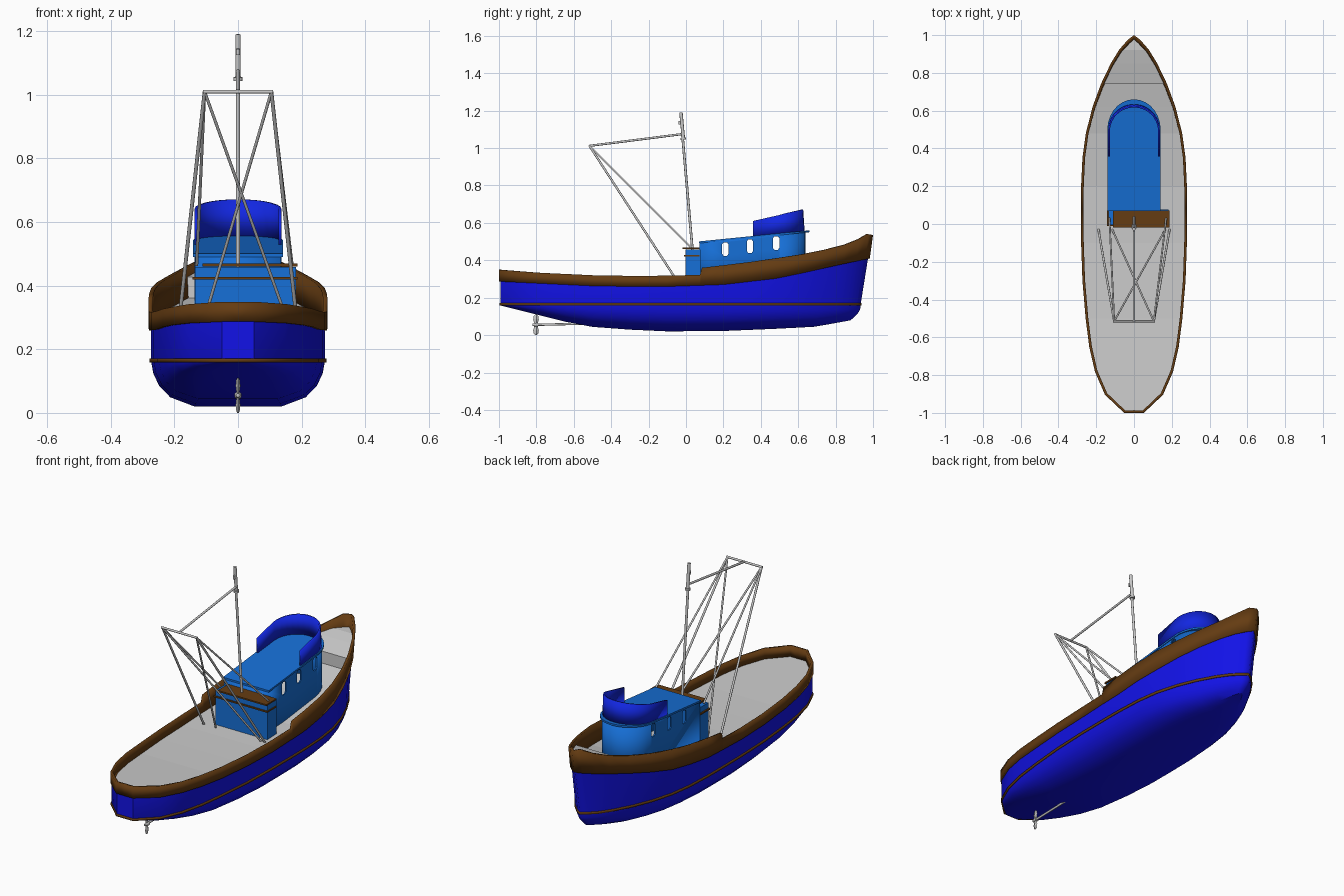
import bpy, bmesh, math
from mathutils import Vector

if "Cube" in bpy.data.objects:
    bpy.data.objects.remove(bpy.data.objects["Cube"])


def material(name, rgb):
    m = bpy.data.materials.new(name)
    m.diffuse_color = (*rgb, 1)
    m.use_nodes = True
    m.node_tree.nodes["Principled BSDF"].inputs["Base Color"].default_value = m.diffuse_color
    return m


HULL = material("hull_blue", (0.006, 0.006, 0.8))
CABIN = material("cabin_blue", (0.008, 0.16, 0.68))
SCREEN = material("screen_blue", (0.006, 0.02, 0.75))
WOOD = material("wood_brown", (0.13, 0.045, 0.006))


def lerp(table, y):
    for (a, va), (b, vb) in zip(table, table[1:]):
        if y <= b:
            return va + (vb - va) * max(0, (y - a) / (b - a))
    return table[-1][1]


def finish(name, bm, mat=None, smooth=None):
    bmesh.ops.remove_doubles(bm, verts=bm.verts, dist=1e-5)
    bmesh.ops.recalc_face_normals(bm, faces=bm.faces)
    me = bpy.data.meshes.new(name)
    bm.to_mesh(me)
    bm.free()
    if smooth:
        me.shade_smooth()
        me.set_sharp_from_angle(angle=math.radians(smooth))
    if mat:
        me.materials.append(mat)
    ob = bpy.data.objects.new(name, me)
    bpy.context.collection.objects.link(ob)
    return ob


def skin(name, rows, mat=None, closed=False, caps=False, smooth=None, mirror=False, thick=0):
    """Quad surface through rows of points."""
    bm = bmesh.new()
    vs = [[bm.verts.new(p) for p in r] for r in rows]
    n = len(rows[0])
    for a, b in zip(vs, vs[1:]):
        for i in range(n if closed else n - 1):
            j = (i + 1) % n
            bm.faces.new((a[i], a[j], b[j], b[i]))
    if caps:
        bm.faces.new(vs[0])
        bm.faces.new(vs[-1])
    ob = finish(name, bm, mat, smooth)
    if mirror:
        ob.modifiers.new("mirror", 'MIRROR').merge_threshold = 0.0005
    if thick:
        s = ob.modifiers.new("thickness", 'SOLIDIFY')
        s.thickness, s.offset = thick, 0
    return ob


def box(name, x, y, z, mat=None):
    ring = [(x[0], y[0]), (x[1], y[0]), (x[1], y[1]), (x[0], y[1])]
    return skin(name, [[(*p, h) for p in ring] for h in z], mat, closed=True, caps=True)


def tube(name, a, b, r, r2=None, sides=10):
    a, b = Vector(a), Vector(b)
    bm = bmesh.new()
    bmesh.ops.create_cone(bm, cap_ends=True, segments=sides, radius1=r,
                          radius2=r2 or r, depth=(b - a).length)
    rot = (b - a).to_track_quat('Z', 'Y').to_matrix().to_4x4()
    bmesh.ops.transform(bm, matrix=rot, verts=bm.verts)
    bmesh.ops.translate(bm, vec=(a + b) / 2, verts=bm.verts)
    return finish(name, bm, None, 40)


# Hull lines: half widths, sheer, bulwark foot and keel along the length
PLAN = [(-.993, 0), (-.993, .05), (-.9, .148), (-.78, .2), (-.65, .23), (-.5, .249), (-.3, .266),
        (-.1, .273), (.075, .274), (.085, .274), (.2, .273), (.35, .266), (.48, .248), (.62, .212),
        (.74, .168), (.85, .115), (.92, .072), (.97, .028), (.993, 0)]
SHEER = [(-1, .35), (-.8, .334), (-.5, .32), (-.2, .315), (.075, .322), (.085, .36), (.3, .385),
         (.6, .428), (.8, .468), (.9, .5), (.97, .54), (1, .535)]
FOOT = [(-1, .287), (-.5, .263), (-.15, .258), (.2, .27), (.5, .305), (.8, .37), (1, .412)]
KEEL = [(-1, .16), (-.8, .11), (-.6, .06), (-.45, .036), (-.1, .02), (.2, .022), (.75, .045), (1, .08)]


def hull_row(z, width=1, rake=1):
    row = []
    for y, w in PLAN:
        yr = y if y < .5 else .5 + (y - .5) * rake
        row.append((w * width, yr, z(y)))
    return row


foot = lambda y: lerp(FOOT, y)
sheer = lambda y: lerp(SHEER, y)
rows = [hull_row(foot, 1, .96), hull_row(lambda y: .165, 1, .88)]
for width, depth, rake in [(.97, .3, .875), (.9, .57, .85), (.78, .8, .81), (.5, 1, .77), (0, 1, .75)]:
    rows.append(hull_row(lambda y: .165 - depth * (.165 - lerp(KEEL, y)), width, rake))
skin("hull", rows, HULL, smooth=30, mirror=True)
skin("bulwark", [hull_row(foot, 1, .965), hull_row(sheer)], WOOD, smooth=30, mirror=True, thick=.014)
skin("rubbing_strake", [hull_row(lambda y: .159, 1, .88), hull_row(lambda y: .171, 1, .88)],
     WOOD, smooth=30, mirror=True, thick=.01)


# Main deck, raised foredeck and the step between them
def deck(name, stations, z):
    return skin(name, [[(w, y, z(y)) for y, w in stations], [(0, y, z(y)) for y, w in stations]],
                mirror=True)


fore = lambda y: sheer(y) - .028 if y < .9 else .472
deck("main_deck", [p for p in PLAN if p[0] <= .75], lambda y: foot(y) + .004)
deck("foredeck", [(y, w * .98) for y, w in PLAN if y >= .73], fore)
skin("foredeck_step", [[(-.168, .74, z), (.168, .74, z)] for z in (foot(.74), fore(.74))])


# Deckhouse with rounded forward end and sloping roof
def arch(half, aft, ry, cy=.5, n=14):
    arc = [(half * math.cos(math.pi * i / n), cy + ry * math.sin(math.pi * i / n)) for i in range(n + 1)]
    return [(half, aft)] + arc + [(-half, aft)]


roof_z = lambda y: .495 + (y - .07) * .1
plan = arch(.133, .075, .135)
house = skin("deckhouse", [[(x, y, .25) for x, y in plan], [(x, y, roof_z(y)) for x, y in plan]],
             CABIN, closed=True, smooth=35, thick=.008)
plan = arch(.141, .07, .16)
skin("deckhouse_roof", [[(x, y, roof_z(y) + d) for x, y in plan] for d in (-.004, .006)],
     CABIN, closed=True, caps=True, smooth=35)

# Side windows cut right through the house
for i, (y, z) in enumerate([(.21, .46), (.342, .475), (.482, .492)]):
    ring = [(y + sy * a, z + sz * b) for sy, sz, a, b in
            [(1, 1, .017, .026), (1, 1, .009, .036), (-1, 1, .009, .036), (-1, 1, .017, .026),
             (-1, -1, .017, .026), (-1, -1, .009, .036), (1, -1, .009, .036), (1, -1, .017, .026)]]
    cutter = skin(f"window_cutter_{i}", [[(x, *p) for p in ring] for x in (-.3, .3)],
                  closed=True, caps=True)
    cutter.hide_render = True
    cutter.hide_set(True)
    b = house.modifiers.new("window", 'BOOLEAN')
    b.operation, b.object, b.solver = 'DIFFERENCE', cutter, 'EXACT'

# Curved wind screen on the roof
plan = arch(.132, .357, .13)
skin("wind_screen", [[(x, y, roof_z(y)) for x, y in plan],
                     [(x, y - .008 * (y > .5), .61 + (y - .357) * .225) for x, y in plan]],
     SCREEN, smooth=35, thick=.009)

# Aft casing and its wooden trims
box("aft_casing", (-.135, .183), (-.004, .078), (.25, .458), CABIN)
box("casing_top_trim", (-.112, .187), (-.018, .072), (.461, .469), WOOD)
box("casing_lower_trim", (-.143, .187), (-.01, .072), (.42, .428), WOOD)

# Mast, collar and boom
tube("mast", (0, .035, .45), (0, -.02, 1.08), .007)
tube("mast_top", (0, -.014, 1.05), (0, -.027, 1.19), .009)
tube("mast_collar", (0, -.014, 1.045), (0, -.015, 1.056), .015)
tube("mast_bracket", (0, -.034, 1.125), (0, -.035, 1.145), .006)
tube("boom", (0, -.018, 1.075), (0, -.515, 1.012), .006)

# Gantry: crossbar, legs, stays and crossed braces
tube("gantry_crossbar", (-.11, -.515, 1.01), (.11, -.515, 1.01), .006)
for side, s, stay_x, brace_x in (("left", -1, -.13, .165), ("right", 1, .17, -.115)):
    head = (s * .105, -.515, 1.01)
    tube(f"gantry_leg_{side}", head, (s * .188, -.03, .262), .006)
    tube(f"gantry_stay_{side}", head, (stay_x, .03, .465), .005)
    tube(f"gantry_brace_{side}", head, (brace_x, -.03, .262), .005)

# Propeller shaft, hub and two blades
tube("propeller_shaft", (0, -.8, .055), (0, -.5, .062), .006)
tube("propeller_hub", (0, -.79, .055), (0, -.82, .055), .012, .006)
for name, s in (("upper", 1), ("lower", -1)):
    ring = [(.005, -.80), (0, -.792), (-.005, -.80), (0, -.812)]
    skin(f"propeller_blade_{name}",
         [[(x * k, -.802 + (y + .802) * k, .055 + s * h) for x, y in ring]
          for h, k in ((0, .7), (.03, 1.5), (.047, 1.2), (.055, .5))], closed=True, caps=True)
